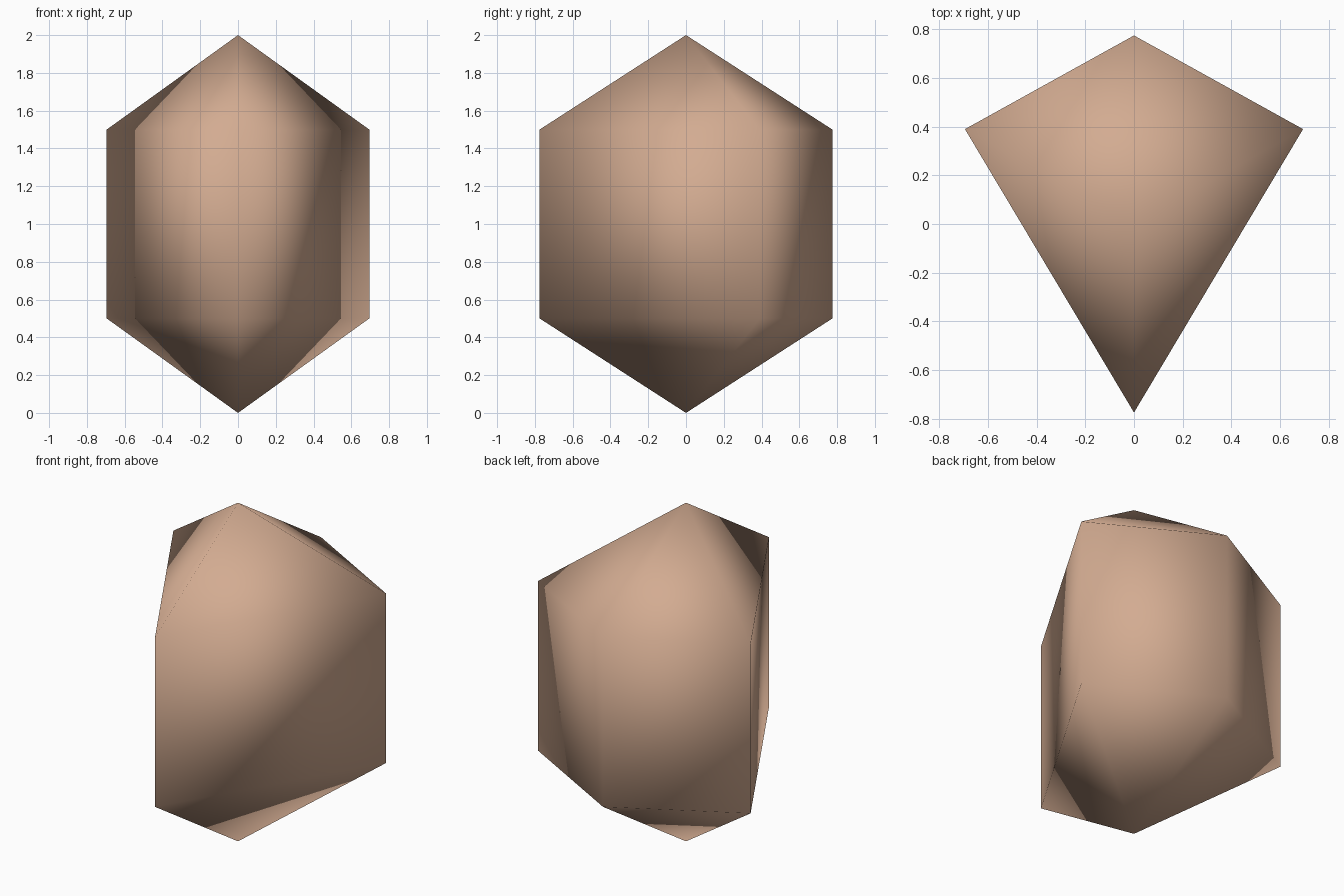
import bpy
import bmesh

# Remove the default cube
cube = bpy.data.objects.get("Cube")
if cube:
    bpy.data.objects.remove(cube, do_unlink=True)

# Warm tan stone colour
TAN = (0.65, 0.41, 0.285, 1.0)
mat = bpy.data.materials.new("warm_tan")
mat.use_nodes = True
mat.diffuse_color = TAN
bsdf = next(n for n in mat.node_tree.nodes if n.type == "BSDF_PRINCIPLED")
bsdf.inputs["Base Color"].default_value = TAN
bsdf.inputs["Roughness"].default_value = 0.9

# Kite outline of the stone, counter-clockwise from the front tip
KITE = [(0, -0.775), (0.695, 0.39), (0, 0.775), (-0.695, 0.39)]

# Upright kite prism closed by a pointed cap at each end
bm = bmesh.new()
low = [bm.verts.new((x, y, 0.5)) for x, y in KITE]
high = [bm.verts.new((x, y, 1.5)) for x, y in KITE]
base_tip = bm.verts.new((0, 0, 0))
top_tip = bm.verts.new((0, 0, 2))
for i in range(len(KITE)):
    j = (i + 1) % len(KITE)
    bm.faces.new((low[i], low[j], high[j], high[i]))
    bm.faces.new((high[i], high[j], top_tip))
    bm.faces.new((low[j], low[i], base_tip))
bmesh.ops.recalc_face_normals(bm, faces=bm.faces)

# Fully smooth shading across every edge
for face in bm.faces:
    face.smooth = True

mesh = bpy.data.meshes.new("stone")
bm.to_mesh(mesh)
bm.free()
mesh.materials.append(mat)
stone = bpy.data.objects.new("stone", mesh)
bpy.context.scene.collection.objects.link(stone)
